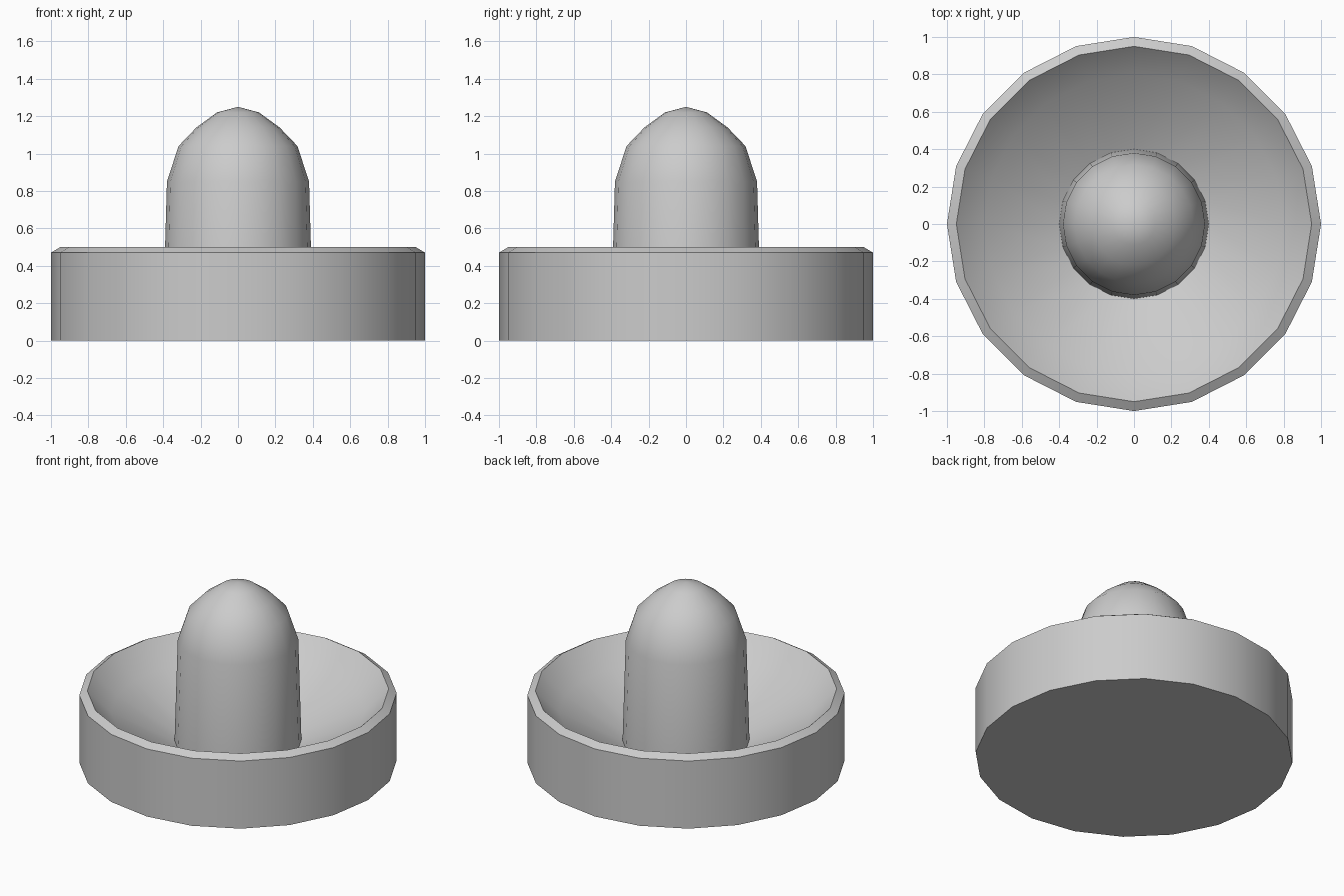
import bpy, bmesh, math

if "Cube" in bpy.data.objects:
    bpy.data.objects.remove(bpy.data.objects["Cube"])

SIDES = 20


def lathe(name, profile):
    """Revolve (radius, z) points around z; radius 0 makes a single pole."""
    bm = bmesh.new()
    rings = []
    for r, z in profile:
        n = SIDES if r > 0 else 1
        rings.append([bm.verts.new((r * math.cos(2 * math.pi * i / SIDES),
                                    r * math.sin(2 * math.pi * i / SIDES), z))
                      for i in range(n)])
    for a, b in zip(rings, rings[1:]):
        for i in range(SIDES):
            j = (i + 1) % SIDES
            quad = [a[i % len(a)], a[j % len(a)], b[j % len(b)], b[i % len(b)]]
            bm.faces.new(list(dict.fromkeys(quad)))
    bmesh.ops.recalc_face_normals(bm, faces=bm.faces)
    mesh = bpy.data.meshes.new(name)
    bm.to_mesh(mesh)
    bm.free()
    obj = bpy.data.objects.new(name, mesh)
    bpy.context.collection.objects.link(obj)
    bpy.context.view_layer.objects.active = obj
    obj.select_set(True)
    bpy.ops.object.shade_smooth_by_angle(angle=math.radians(30))
    obj.select_set(False)
    return obj


# Underside, outer wall and chamfered rim
base = [(0, 0), (1.0, 0), (1.0, 0.47), (0.95, 0.50)]
# Sloping inside of the bowl down to the foot of the column
bowl = [(0.80, 0.35), (0.40, 0.15)]
# Tapered column with a rounded, pointed cap
column = [(0.38, 0.85), (0.318, 1.04), (0.222, 1.14), (0.112, 1.22), (0, 1.25)]

lathe("bowl_with_column", base + bowl + column)
